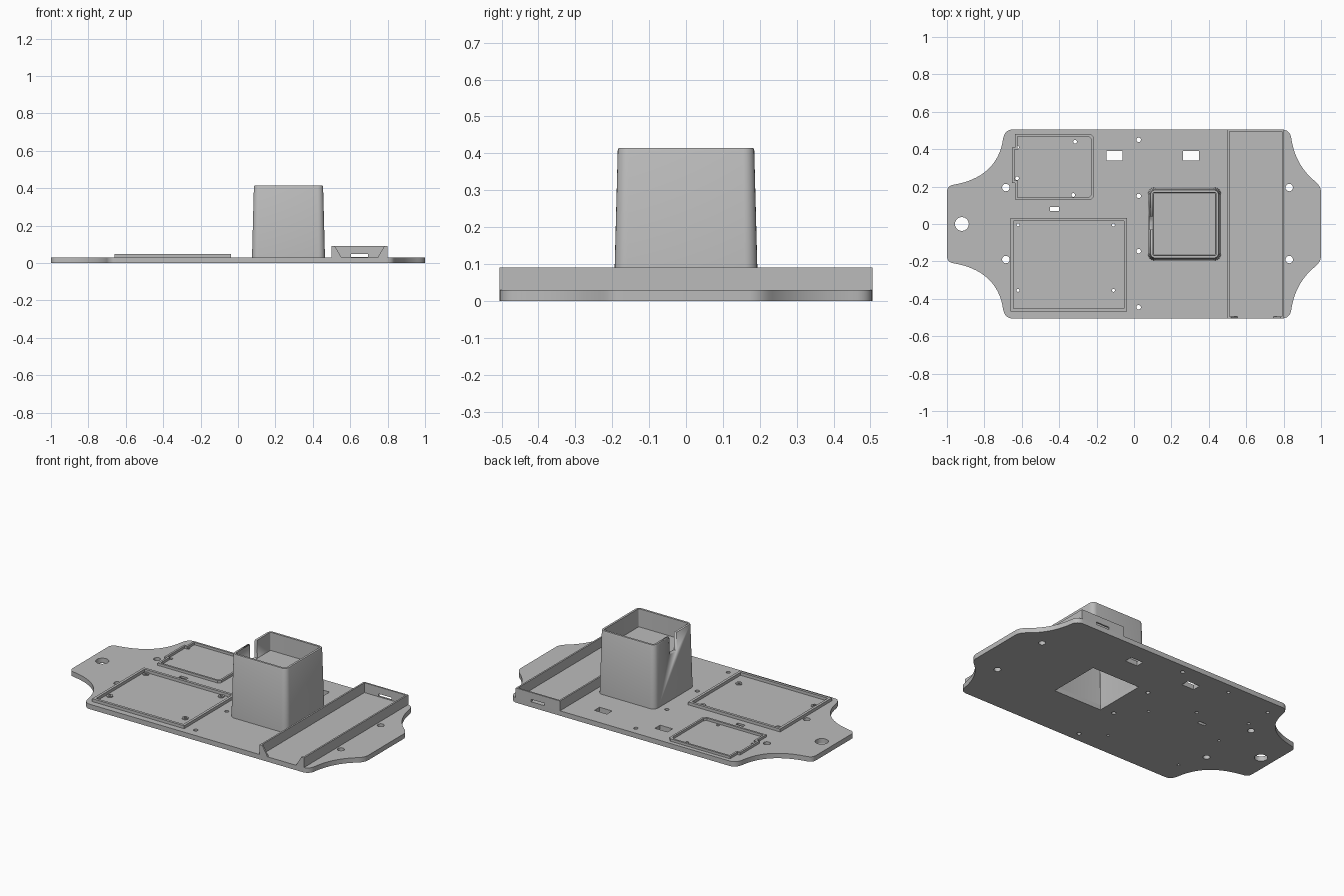
import bpy, bmesh
from math import cos, sin, pi, radians
from mathutils import Vector

if "Cube" in bpy.data.objects:
    bpy.data.objects.remove(bpy.data.objects["Cube"])

GREY = (0.5, 0.5, 0.5, 1)
mat = bpy.data.materials.new("plain grey")
mat.use_nodes = True
mat.diffuse_color = GREY
mat.node_tree.nodes["Principled BSDF"].inputs["Base Color"].default_value = GREY

BASE = 0.03        # top of the base plate
HALF = 0.505       # half depth of the base plate


def add_object(name, mesh):
    ob = bpy.data.objects.new(name, mesh)
    bpy.context.collection.objects.link(ob)
    mesh.materials.clear()
    mesh.materials.append(mat)
    for o in bpy.context.selected_objects:
        o.select_set(False)
    ob.select_set(True)
    bpy.context.view_layer.objects.active = ob
    bpy.ops.object.shade_smooth_by_angle(angle=radians(30))
    return ob


def circle(x, y, r, n=24):
    return [(x + r * cos(2 * pi * i / n), y + r * sin(2 * pi * i / n)) for i in range(n)]


def rect(x0, y0, x1, y1):
    return [(x0, y0), (x1, y0), (x1, y1), (x0, y1)]


def centred(x, y, w, h):
    return rect(x - w / 2, y - h / 2, x + w / 2, y + h / 2)


def sheet(name, outlines, z0, z1):
    """Solid slab from an outer loop and any inner hole loops."""
    cu = bpy.data.curves.new(name, "CURVE")
    cu.dimensions, cu.fill_mode = "2D", "BOTH"
    cu.extrude = (z1 - z0) / 2
    for pts in outlines:
        sp = cu.splines.new("POLY")
        sp.points.add(len(pts) - 1)
        for p, (x, y) in zip(sp.points, pts):
            p.co = (x, y, 0, 1)
        sp.use_cyclic_u = True
    tmp = bpy.data.objects.new(name + "_curve", cu)
    bpy.context.collection.objects.link(tmp)
    bpy.context.view_layer.update()
    deps = bpy.context.evaluated_depsgraph_get()
    mesh = bpy.data.meshes.new_from_object(tmp.evaluated_get(deps))
    bpy.data.objects.remove(tmp)
    bm = bmesh.new()
    bm.from_mesh(mesh)
    bmesh.ops.remove_doubles(bm, verts=bm.verts, dist=1e-5)
    bmesh.ops.recalc_face_normals(bm, faces=bm.faces)
    bm.to_mesh(mesh)
    bm.free()
    ob = add_object(name, mesh)
    ob.location.z = (z0 + z1) / 2
    return ob


def box(name, x0, x1, y0, y1, z0, z1):
    return sheet(name, [rect(x0, y0, x1, y1)], z0, z1)


def arc(a, c, b, n):
    a, b, c = Vector(a), Vector(b), Vector(c)
    return [tuple(a * (1 - t) ** 2 + c * 2 * t * (1 - t) + b * t * t)
            for t in (i / n for i in range(n + 1))]


# Base plate outline: upper half, mirrored to the lower half
upper = (arc((-1, 0.17), (-1, 0.205), (-0.965, 0.21), 6)
         + arc((-0.965, 0.21), (-0.73, 0.25), (-0.70, 0.455), 16)[1:]
         + arc((-0.70, 0.455), (-0.69, HALF), (-0.65, HALF), 8)[1:]
         + arc((0.79, HALF), (0.83, HALF), (0.84, 0.465), 8)
         + arc((0.84, 0.465), (0.86, 0.32), (0.96, 0.235), 16)[1:]
         + arc((0.96, 0.235), (1, 0.205), (1, 0.17), 6)[1:])
outline = upper + [(x, -y) for x, y in reversed(upper)]

# Holes through the base plate
standoffs = [(x, y) for x in (-0.62, -0.11) for y in (-0.005, -0.355)]
small_mounts = [(-0.625, 0.41), (-0.625, 0.245), (-0.315, 0.44), (-0.325, 0.155)]
TX, TY = 0.27, 0.0   # tower centre
holes = [circle(-0.92, 0, 0.037)]
holes += [circle(x, y, 0.02) for x in (-0.685, 0.83) for y in (-0.19, 0.195)]
holes += [circle(0.025, y, 0.012) for y in (-0.445, -0.145, 0.15, 0.45)]
holes += [circle(x, y, 0.008) for x, y in standoffs]
holes += [circle(x, y, 0.01) for x, y in small_mounts]
holes += [centred(x, 0.365, 0.085, 0.05) for x in (-0.105, 0.305)]
holes += [centred(-0.425, 0.08, 0.05, 0.02), centred(TX, TY, 0.33, 0.33)]
sheet("base_plate", [outline] + holes, 0, BASE)

# Large board rim with its ring standoffs
sheet("large_board_rim", [rect(-0.66, -0.468, -0.037, 0.032),
                          rect(-0.644, -0.452, -0.053, 0.016)], BASE, 0.048)
for i, (x, y) in enumerate(standoffs):
    sheet(f"standoff_{i + 1}", [circle(x, y, 0.018), circle(x, y, 0.008)], BASE, 0.036)


# Small board rim, stepped outward on its right side
def stepped(d):
    return [(-0.215 - d, 0.145 + d), (-0.23 - d, 0.13 + d), (-0.635 + d, 0.13 + d),
            (-0.635 + d, 0.22 + d), (-0.652 + d, 0.22 + d), (-0.652 + d, 0.41 - d),
            (-0.635 + d, 0.41 - d), (-0.635 + d, 0.48 - d), (-0.23 - d, 0.48 - d),
            (-0.215 - d, 0.465 - d)]


sheet("small_board_rim", [stepped(0), stepped(0.012)], BASE, 0.045)


# Tower: lofted rings from the lower hollow, round the outside, to the upper pocket
def ring(half, r, z, n=6):
    pts = []
    for q, (sx, sy) in enumerate(((1, 1), (-1, 1), (-1, -1), (1, -1))):
        for i in range(n + 1):
            a = (q + i / n) * pi / 2
            pts.append((TX + sx * (half - r) + r * cos(a),
                        TY + sy * (half - r) + r * sin(a), z))
    return pts


profile = [(0.155, 0.002, 0.285), (0.165, 0.002, BASE), (0.195, 0.035, BASE),
           (0.185, 0.03, 0.408), (0.182, 0.027, 0.415), (0.169, 0.008, 0.415),
           (0.167, 0.006, 0.305)]
bm = bmesh.new()
rings = [[bm.verts.new(p) for p in ring(*row)] for row in profile]
for a, b in zip(rings, rings[1:]):
    for i in range(len(a)):
        j = (i + 1) % len(a)
        bm.faces.new((a[i], a[j], b[j], b[i]))
bm.faces.new(rings[0])
bm.faces.new(rings[-1])
bmesh.ops.recalc_face_normals(bm, faces=bm.faces)
mesh = bpy.data.meshes.new("tower")
bm.to_mesh(mesh)
bm.free()
tower = add_object("tower", mesh)

# Cable notch in the tower's right wall
cutter = box("notch_cutter", 0.04, 0.14, -0.03, 0.04, 0.306, 0.5)
cutter.hide_render = True
cutter.hide_viewport = True
mod = tower.modifiers.new("notch", "BOOLEAN")
mod.operation, mod.solver, mod.object = "DIFFERENCE", "EXACT", cutter
bpy.context.view_layer.objects.active = tower
tower.select_set(True)
bpy.ops.object.modifier_apply(modifier="notch")
bpy.data.objects.remove(cutter)

# Tray: two long walls and two end panels
L, R, TOP, T = 0.5, 0.8, 0.09, 0.01
box("tray_right_wall", L, L + T, -HALF, HALF, BASE, TOP)
box("tray_left_wall", R - T, R, -HALF, HALF, BASE, TOP)


def end_panel(name, outlines, y):
    ob = sheet(name, outlines, 0, T)
    ob.rotation_euler.x = pi / 2
    ob.location = (0, y, 0)


end_panel("tray_back_panel", [rect(L + T, BASE, R - T, TOP),
                              rect(0.605, BASE + 0.003, 0.695, 0.048)], HALF - T / 2)
for side, x, s in (("right", L + T, 1), ("left", R - T, -1)):
    end_panel(f"tray_front_gusset_{side}",
              [[(x, BASE), (x + s * 0.043, BASE), (x + s * 0.008, TOP), (x, TOP)]],
              -HALF + T / 2)
